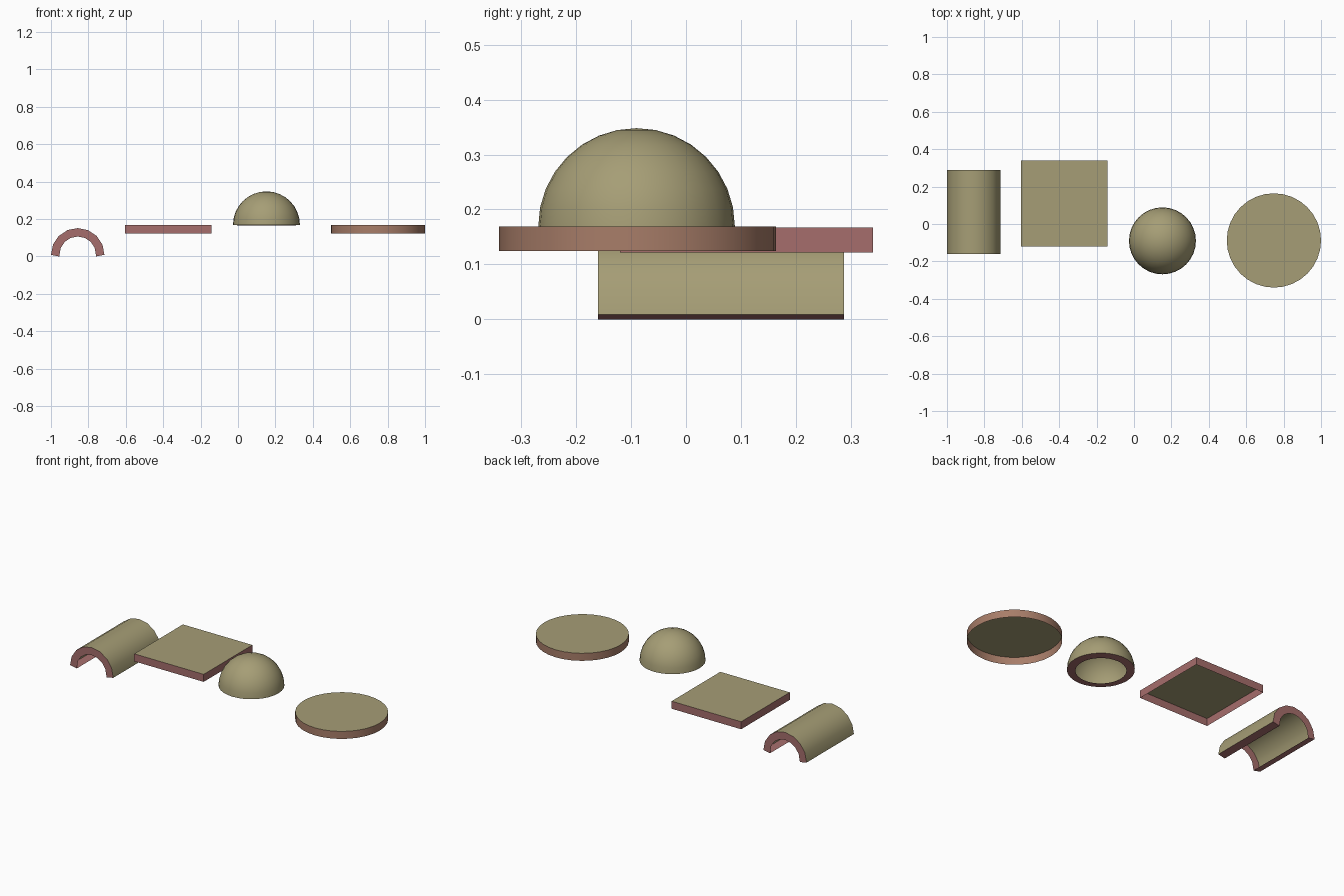
import bpy, bmesh, math
from mathutils import Matrix, Vector

if "Cube" in bpy.data.objects:
    bpy.data.objects.remove(bpy.data.objects["Cube"])


def material(name, rgb):
    m = bpy.data.materials.new(name)
    m.diffuse_color = (*rgb, 1)
    m.use_nodes = True
    m.node_tree.nodes["Principled BSDF"].inputs["Base Color"].default_value = m.diffuse_color
    return m


olive = material("olive", (0.38, 0.34, 0.18))
rose = material("dusty rose", (0.38, 0.155, 0.15))
clay = material("clay", (0.39, 0.205, 0.14))
THICK = 0.045


def shell(name, bm, location, rim):
    """Open surface with a coloured rim folded inwards; the underside stays open."""
    me = bpy.data.meshes.new(name)
    bm.to_mesh(me)
    bm.free()
    ob = bpy.data.objects.new(name, me)
    bpy.context.collection.objects.link(ob)
    ob.location = location
    me.materials.append(olive)
    me.materials.append(rim)
    mod = ob.modifiers.new("rim", 'SOLIDIFY')
    mod.thickness = THICK
    mod.offset = -1
    mod.use_rim = True
    mod.use_rim_only = True
    mod.material_offset_rim = 1
    bpy.ops.object.select_all(action='DESELECT')
    ob.select_set(True)
    bpy.context.view_layer.objects.active = ob
    bpy.ops.object.modifier_apply(modifier=mod.name)
    bpy.ops.object.shade_smooth_by_angle(angle=math.radians(35))
    return ob


# Half-round tunnel: arc swept along y
N, R, L = 8, 0.143, 0.448
bm = bmesh.new()
rows = []
for i in range(N + 1):
    a = math.pi * i / N
    rows.append([bm.verts.new((R * math.cos(a), y, R * math.sin(a))) for y in (-L / 2, L / 2)])
for p, q in zip(rows, rows[1:]):
    bm.faces.new((p[0], p[1], q[1], q[0]))
bm.normal_update()
for f in bm.faces:  # point outwards
    if f.normal.dot(f.calc_center_median()) < 0:
        f.normal_flip()
shell("half_tunnel", bm, (-0.857, 0.064, THICK * math.sin(math.pi / N / 2)), rose)

# Square plate
bm = bmesh.new()
bmesh.ops.create_grid(bm, x_segments=1, y_segments=1, size=0.23)
shell("square_plate", bm, (-0.373, 0.11, 0.167), rose)

# Dome: upper half of a sphere
bm = bmesh.new()
bmesh.ops.create_uvsphere(bm, u_segments=32, v_segments=16, radius=0.179)
bmesh.ops.delete(bm, geom=[v for v in bm.verts if v.co.z < -0.001], context='VERTS')
shell("dome", bm, (0.152, -0.09, 0.169), rose)

# Round plate
bm = bmesh.new()
bmesh.ops.create_circle(bm, cap_ends=True, segments=32, radius=0.252)
bm.normal_update()
for f in bm.faces:
    if f.normal.z < 0:
        f.normal_flip()
shell("round_plate", bm, (0.748, -0.088, 0.169), clay)
